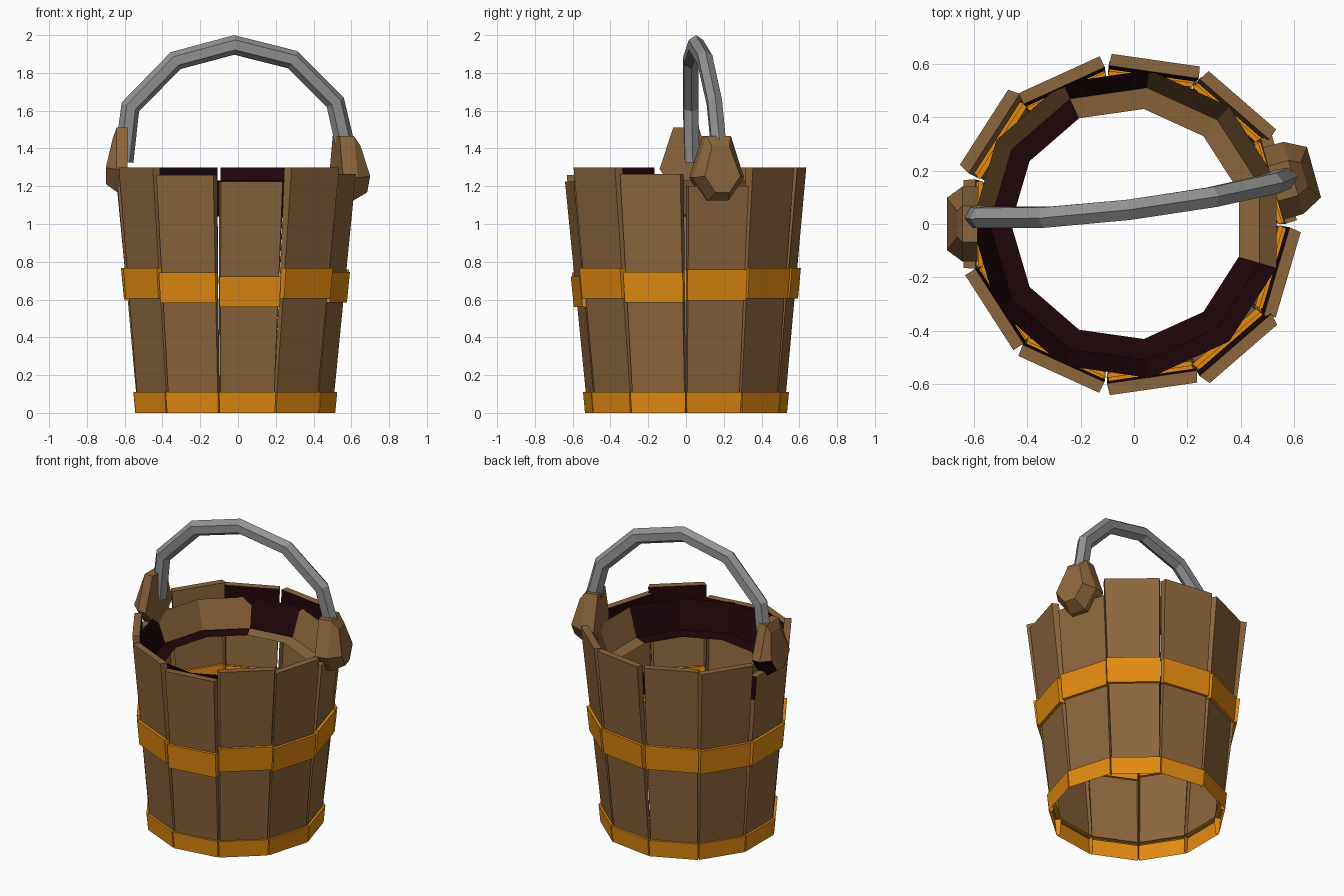
import bpy, bmesh, math
from mathutils import Vector

if "Cube" in bpy.data.objects:
    bpy.data.objects.remove(bpy.data.objects["Cube"])

N = 11
STEP = 2 * math.pi / N
TAN = math.tan(STEP / 2)
CX = -0.025                      # bucket axis


def material(name, col):
    m = bpy.data.materials.new(name)
    m.diffuse_color = (*col, 1)
    m.use_nodes = True
    m.node_tree.nodes["Principled BSDF"].inputs["Base Color"].default_value = m.diffuse_color
    return m


WOOD = material("brown_wood", (0.265, 0.133, 0.045))
BAND = material("orange_band", (0.78, 0.26, 0.005))
DARK = material("dark_stain", (0.013, 0.002, 0.003))
GREY = material("grey_metal", (0.29, 0.29, 0.29))


def finish(name, bm, mats, recalc=True):
    if recalc:
        bmesh.ops.recalc_face_normals(bm, faces=bm.faces)
    me = bpy.data.meshes.new(name)
    bm.to_mesh(me)
    bm.free()
    for m in mats:
        me.materials.append(m)
    ob = bpy.data.objects.new(name, me)
    bpy.context.collection.objects.link(ob)
    return ob


def loft(bm, rings, bottom=True, top=True):
    """Skin a list of point rings with optional end caps. Returns rows of faces."""
    vs = [[bm.verts.new(p) for p in r] for r in rings]
    n = len(vs[0])
    rows = [[bm.faces.new((a[i], a[(i + 1) % n], b[(i + 1) % n], b[i])) for i in range(n)]
            for a, b in zip(vs, vs[1:])]
    if bottom:
        bm.faces.new(vs[0][::-1])
    if top:
        bm.faces.new(vs[-1])
    return rows


def polar(ang, r, t, z):
    """Point at radial distance r, tangential offset t, height z."""
    c, s = math.cos(ang), math.sin(ang)
    return (CX + r * c - t * s, r * s + t * c, z)


def plank(bm, ang, levels, bottom=True, top=True, back=False):
    """Open-backed plank from levels of (z, inner r, outer r, half width, shift)."""
    rows = loft(bm, [[polar(ang, ri, -ri * TAN + d, z), polar(ang, ro, -w + d, z),
                      polar(ang, ro, w + d, z), polar(ang, ri, ri * TAN + d, z)]
                     for z, ri, ro, w, d in levels], bottom, top)
    if not back:
        bmesh.ops.delete(bm, geom=[r[3] for r in rows], context='FACES_ONLY')
    return rows


def outer(z):
    return 0.505 + 0.117 * z / 1.3


# staves and hoops; index 0 is the left one, running clockwise from above
tops = [1.2, 1.3, 1.3, 1.3, 1.3, 1.2, 1.265, 1.3, 1.225, 1.26, 1.3]
push = [0, .025, -.008, 0, .01, 0, .013, .03, .01, 0, -.008]       # top leans outward
shift = [0, -.015, 0, -.018, -.022, 0, -.013, .01, .01, 0, 0]      # top leans sideways
stained = {2, 3, 6, 7, 8, 9, 10}
staves, low, mid = bmesh.new(), bmesh.new(), bmesh.new()
for k, top in enumerate(tops):
    a = math.pi - k * STEP
    d = (1.3 - top) * 0.6 if k not in (0, 5) else 0.01
    z0, z1 = 0.605 - d, 0.768 - d

    def level(z, thick):
        f = z / 1.3
        ro = outer(z) + push[k] * f
        return (z, ro - thick, ro, 0.142 + 0.019 * z, shift[k] * f)

    def hoop(z):
        _, ri, ro, w, s = level(z, 0.018)
        return (z, ri, ro + 0.018, w + 0.008, s)

    # lower stave, hoop, upper stave, solid stave top
    plank(staves, a, [level(0.1, 0.02), level(z0, 0.025)], False, False)
    plank(staves, a, [level(z1, 0.028), level(1.04, 0.035)], False, False)
    rows = plank(staves, a, [level(1.04, 0.035), level(top, 0.045)], False, True, True)
    if k in stained:
        rows[0][3].material_index = 1      # inner face above the lining
    if k == 0:
        rows[0][0].material_index = 1      # stained plank edge
    plank(mid, a, [hoop(z0), hoop(z1)])
    plank(low, a, [(0.0, 0.495, 0.519, 0.148, 0), (0.11, 0.49, 0.529, 0.152, 0)], False)
finish("staves", staves, [WOOD, DARK])
finish("bottom_hoop", low, [BAND])
finish("middle_hoop", mid, [BAND])

# inner lining: sloped wall and flat ledge
bm = bmesh.new()
profile = [(0.582, 1.23), (0.515, 1.05), (0.435, 1.04)]
rows = loft(bm, [[polar(math.pi - k * STEP, r, 0, z) for k in range(N)] for r, z in profile],
            False, False)
for k in range(N):
    deg = math.degrees(math.pi - (k + 0.5) * STEP)
    if deg < -20 or 90 < deg < 110:
        rows[0][k].material_index = 1
    if deg < -20 or deg > 110:
        rows[1][k].material_index = 1
bm.normal_update()
if rows[1][0].normal.z < 0:
    bmesh.ops.reverse_faces(bm, faces=bm.faces)
finish("inner_lining", bm, [WOOD, DARK], False)


# faceted lugs that hold the handle
def lug(name, deg, zc, r_in, r_out, stain):
    bm = bmesh.new()
    outline = [(0.068, 0.19), (0.14, -0.03), (0.055, -0.15)]
    hexa = outline + [(-t, z) for t, z in reversed(outline)]
    a = math.radians(deg)
    back = [polar(a, r_in, t, zc + z) for t, z in hexa]
    middle = [polar(a, (r_in + r_out) / 2, t, zc + z) for t, z in hexa]
    front = [polar(a, r_out - max(z, 0) * 0.2, t * 0.7, zc + z * 0.72) for t, z in hexa]
    loft(bm, [back, middle, front])
    if stain:
        for f in bm.faces:
            c = f.calc_center_median()
            if c.z < zc - 0.04 and c.y > -0.02:
                f.material_index = 1
    finish(name, bm, [WOOD, DARK])


lug("left_lug", 180, 1.32, 0.56, 0.675, True)
lug("right_lug", 15.5, 1.275, 0.565, 0.725, False)

# arched handle, a six-sided tube
path = [Vector(p) for p in [(-0.605, 0.03, 1.33), (-0.57, 0.025, 1.62), (-0.33, 0.025, 1.865),
                            (-0.02, 0.053, 1.948), (0.29, 0.10, 1.87), (0.515, 0.15, 1.645),
                            (0.585, 0.18, 1.34)]]
side = Vector((-0.12, 1, 0)).normalized()
rings = []
for i, p in enumerate(path):
    tan = (path[min(i + 1, len(path) - 1)] - path[max(i - 1, 0)]).normalized()
    up = side.cross(tan).normalized()
    sd = tan.cross(up) * 0.85
    rings.append([p + 0.052 * (math.cos(j * math.pi / 3) * up + math.sin(j * math.pi / 3) * sd)
                  for j in range(6)])
bm = bmesh.new()
loft(bm, rings)
finish("handle", bm, [GREY])
